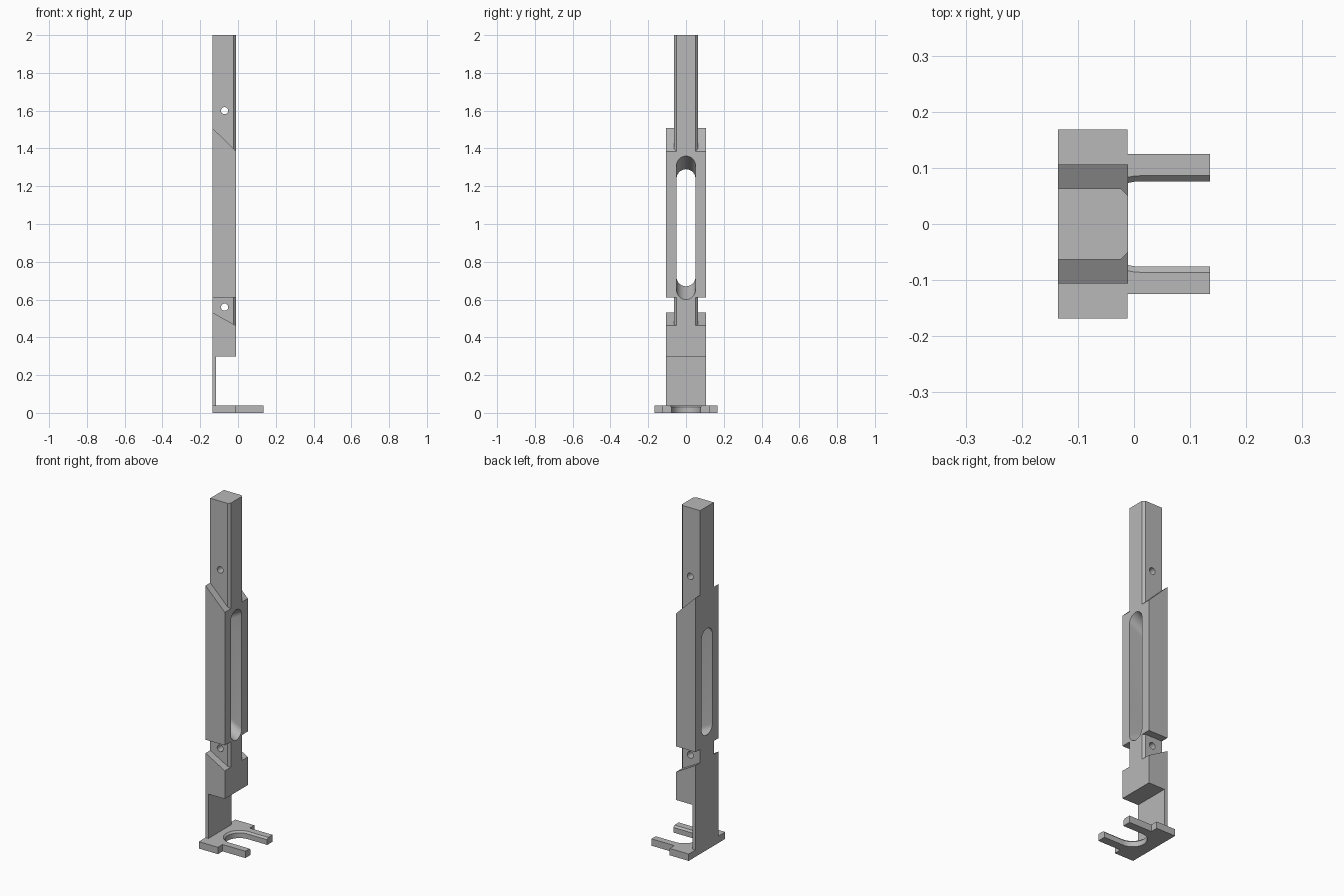
import bpy, bmesh
from math import cos, sin, pi, radians

if "Cube" in bpy.data.objects:
    bpy.data.objects.remove(bpy.data.objects["Cube"], do_unlink=True)

grey = bpy.data.materials.new("plain_grey")
grey.use_nodes = True
colour = (0.48, 0.48, 0.48, 1)
grey.diffuse_color = colour
grey.node_tree.nodes["Principled BSDF"].inputs["Base Color"].default_value = colour

BACK, FACE = -0.135, -0.011      # column extent in x
CORE, WIDE = 0.063, 0.106        # half widths in y


def loft(name, loops):
    """Closed solid through a list of matching point loops."""
    bm = bmesh.new()
    rings = [[bm.verts.new(p) for p in loop] for loop in loops]
    for a, b in zip(rings, rings[1:]):
        for i in range(len(a)):
            j = (i + 1) % len(a)
            bm.faces.new((a[i], a[j], b[j], b[i]))
    bm.faces.new(rings[0])
    bm.faces.new(rings[-1])
    bmesh.ops.recalc_face_normals(bm, faces=bm.faces)
    mesh = bpy.data.meshes.new(name)
    bm.to_mesh(mesh)
    bm.free()
    mesh.materials.append(grey)
    obj = bpy.data.objects.new(name, mesh)
    bpy.context.collection.objects.link(obj)
    return obj


def upright(name, outline, z0, z1):
    return loft(name, [[(x, y, z) for x, y in outline] for z in (z0, z1)])


def sideways(name, outline, half):
    return loft(name, [[(x, y, z) for x, z in outline] for y in (-half, half)])


def combine(target, tool, operation):
    mod = target.modifiers.new(operation.lower(), "BOOLEAN")
    mod.operation, mod.solver, mod.object = operation, "EXACT", tool
    bpy.context.view_layer.objects.active = target
    bpy.ops.object.modifier_apply(modifier=mod.name)
    bpy.data.objects.remove(tool, do_unlink=True)


def mirrored(half_outline):
    return half_outline + [(x, -y) for x, y in reversed(half_outline)]


def finish(obj):
    bpy.ops.object.select_all(action="DESELECT")
    obj.select_set(True)
    bpy.context.view_layer.objects.active = obj
    bpy.ops.object.shade_smooth_by_angle(angle=radians(30))


# Column: narrow core with two chamfered edges
c = 0.012
column = upright("column", mirrored([(BACK, CORE), (FACE - c, CORE), (FACE, CORE - c)]), 0.35, 2)

# Wide middle block with sloped shoulders
combine(column, sideways("middle_block", [
    (BACK, 0.61), (FACE, 0.61), (FACE, 1.385), (BACK, 1.508)], WIDE), "UNION")

# Wide lower block and the thin back strap below it
combine(column, sideways("lower_block", [
    (BACK, 0.04), (-0.116, 0.04), (-0.116, 0.298), (FACE, 0.298),
    (FACE, 0.462), (BACK, 0.532)], WIDE), "UNION")


# Long slot whose ends slope inwards towards the back
def slot_loop(x, low, high, r=0.05, n=16):
    top = [(x, r * cos(pi * i / n), high - r + r * sin(pi * i / n)) for i in range(n + 1)]
    bottom = [(x, -r * cos(pi * i / n), low + r - r * sin(pi * i / n)) for i in range(n + 1)]
    return top + bottom


over = 0.05
grow = over * 0.07 / (FACE - BACK)
combine(column, loft("slot_cutter", [
    slot_loop(BACK - over, 0.67 + grow, 1.29 - grow),
    slot_loop(FACE + over, 0.60 - grow, 1.36 + grow)]), "DIFFERENCE")

# Cross holes through the core
for z in (0.56, 1.6):
    ring = [(-0.071 + 0.019 * cos(2 * pi * i / 24), z + 0.019 * sin(2 * pi * i / 24))
            for i in range(24)]
    combine(column, sideways("hole_cutter", ring, 0.2), "DIFFERENCE")
finish(column)

# Forked foot plate
foot = upright("foot_plate", mirrored([
    (BACK, 0.168), (-0.012, 0.168), (-0.012, 0.125), (0.135, 0.125)]), 0, 0.04)


# U-shaped opening with a countersunk top edge
def u_loop(r, z, n=24):
    arc = [(0.01 + r * cos(pi / 2 + pi * i / n), r * sin(pi / 2 + pi * i / n), z)
           for i in range(n + 1)]
    return [(0.3, r, z)] + arc + [(0.3, -r, z)]


combine(foot, loft("fork_cutter", [
    u_loop(0.076, -0.05), u_loop(0.076, 0.03), u_loop(0.096, 0.05)]), "DIFFERENCE")
finish(foot)
